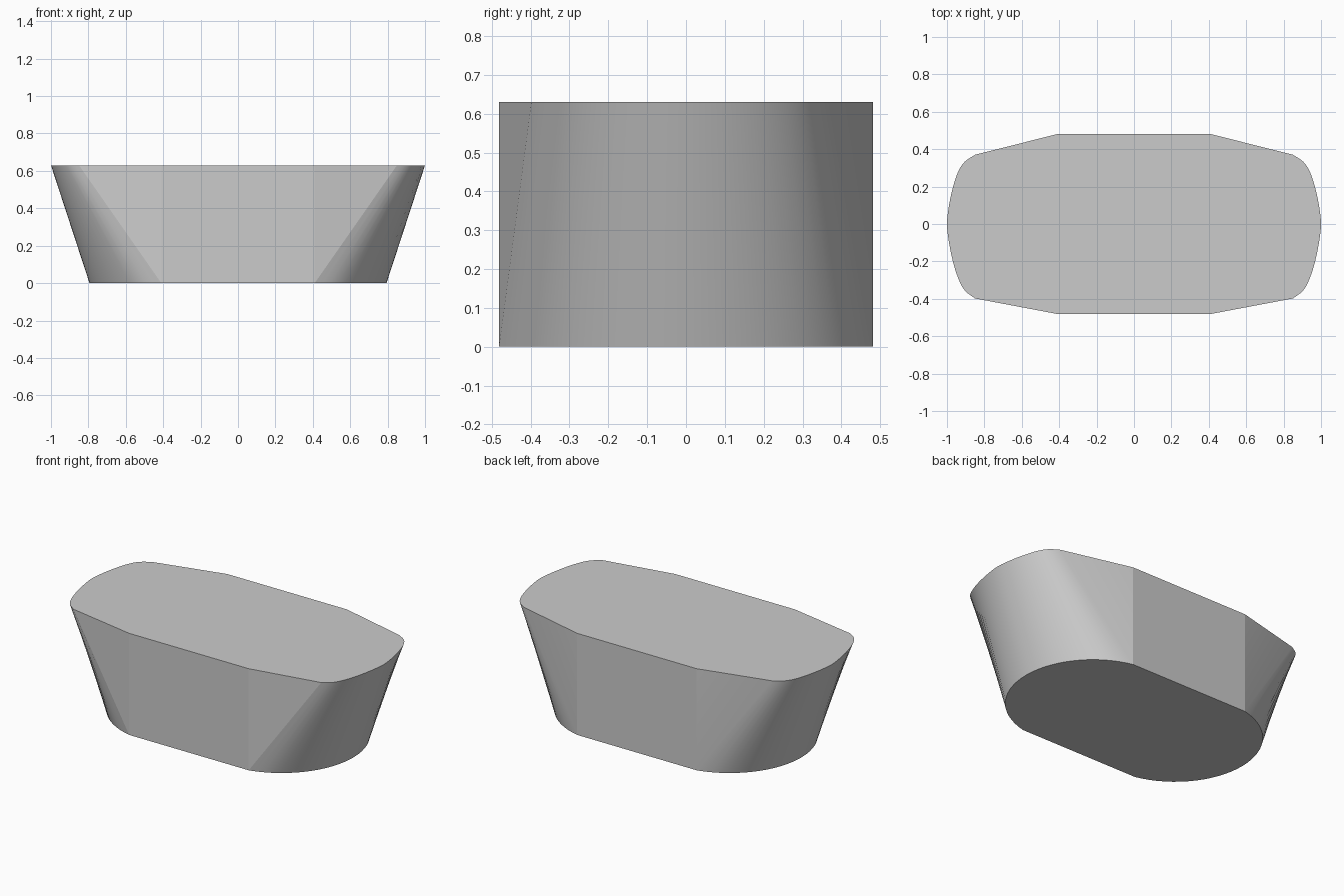
import bpy, bmesh, math
from mathutils import Vector

if "Cube" in bpy.data.objects:
    bpy.data.objects.remove(bpy.data.objects["Cube"])

H, W, C = 0.63, 0.481, 0.41      # height, half width, half length of straight side
BASE_END = 0.794                 # half length at the base
# top rim end curve, front to back
RIM = [(.85, -.398), (.905, -.355), (.94, -.29), (.967, -.205), (.988, -.105), (1, 0),
       (.988, .105), (.967, .20), (.94, .28), (.905, .333), (.85, .37)]
STEPS = 3


def smooth_curve(pts):
    p = [Vector(q) for q in pts]
    p = [2 * p[0] - p[1]] + p + [2 * p[-1] - p[-2]]
    out = []
    for i in range(1, len(p) - 2):
        a, b, c, d = p[i - 1:i + 3]
        for k in range(STEPS):
            t = k / STEPS
            out.append(0.5 * (2 * b + (c - a) * t + (2 * a - 5 * b + 4 * c - d) * t * t
                              + (3 * b - a - 3 * c + d) * t ** 3))
    return out + [p[-2]]


# right-hand end of each outline, front to back
curve = smooth_curve(RIM)
top = [(C, -W)] + [tuple(v) for v in curve] + [(C, W)]
depth = BASE_END - C
r = (depth ** 2 + W ** 2) / (2 * depth)
half = math.asin(W / r) if r > depth else math.pi / 2
n = len(curve)
arc = []
for i in range(n):
    a = -half + 2 * half * i / (n - 1)
    arc.append((BASE_END - r + r * math.cos(a), r * math.sin(a)))
base = [(C, -W)] + arc + [(C, W)]


def full_loop(side):
    return side + [(-x, y) for x, y in reversed(side)]


# tub body: loft between base and rim, capped
bm = bmesh.new()
lo = [bm.verts.new((x, y, 0)) for x, y in full_loop(base)]
hi = [bm.verts.new((x, y, H)) for x, y in full_loop(top)]
for i in range(len(lo)):
    j = (i + 1) % len(lo)
    bm.faces.new((lo[i], lo[j], hi[j], hi[i]))
bm.faces.new(hi)
bm.faces.new(lo[::-1])
bmesh.ops.remove_doubles(bm, verts=bm.verts, dist=1e-4)
bmesh.ops.recalc_face_normals(bm, faces=bm.faces)
mesh = bpy.data.meshes.new("tapered_body")
bm.to_mesh(mesh)
bm.free()
body = bpy.data.objects.new("tapered_body", mesh)
bpy.context.collection.objects.link(body)
bpy.context.view_layer.objects.active = body
body.select_set(True)
bpy.ops.object.shade_smooth_by_angle(angle=math.radians(10))
